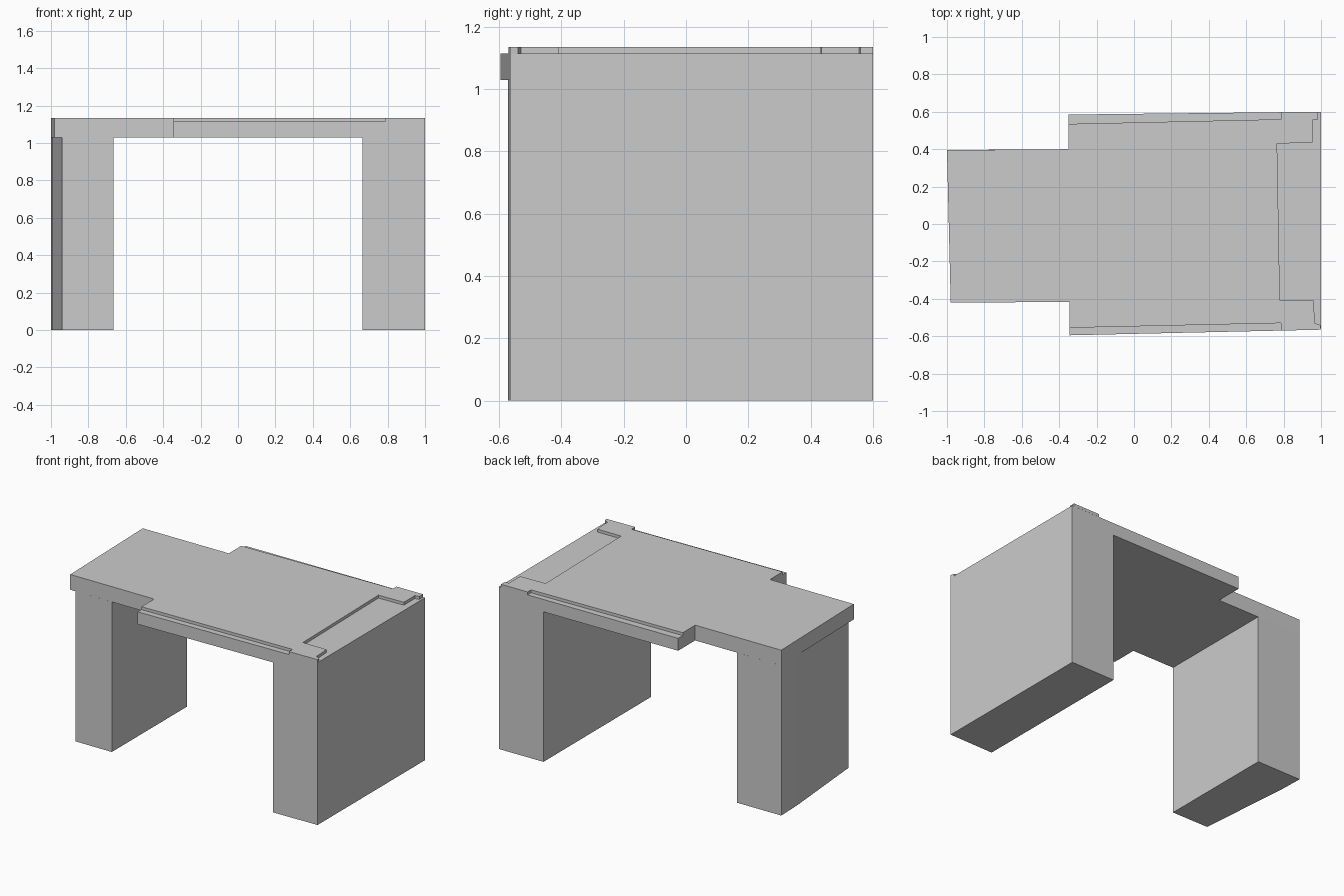
import bpy
import bmesh

if "Cube" in bpy.data.objects:
    bpy.data.objects.remove(bpy.data.objects["Cube"], do_unlink=True)

GREY = (0.6, 0.6, 0.6, 1)
grey = bpy.data.materials.new("plain_grey")
grey.use_nodes = True
grey.diffuse_color = GREY
grey.node_tree.nodes["Principled BSDF"].inputs["Base Color"].default_value = GREY

FLOOR, UNDERSIDE, STEP, TOP = 0, 1.03, 1.115, 1.135


def prism(name, outline, low, high):
    """Extrude a plan outline, given counter-clockwise, between two heights."""
    mesh = bpy.data.meshes.new(name)
    bm = bmesh.new()
    base = bm.faces.new([bm.verts.new((x, y, low)) for x, y in outline])
    grown = bmesh.ops.extrude_face_region(bm, geom=[base], use_keep_orig=True)
    verts = [v for v in grown["geom"] if isinstance(v, bmesh.types.BMVert)]
    bmesh.ops.translate(bm, verts=verts, vec=(0, 0, high - low))
    bmesh.ops.recalc_face_normals(bm, faces=bm.faces)
    bm.to_mesh(mesh)
    bm.free()
    mesh.materials.append(grey)
    obj = bpy.data.objects.new(name, mesh)
    bpy.context.collection.objects.link(obj)
    return obj


# Narrow left end of the deck, shared by both layers
narrow_end = [(-0.35, 0.4), (-1, 0.395), (-0.98, -0.42), (-0.345, -0.417)]

# Main slab with wide right part
prism("deck_slab", narrow_end + [
    (-0.345, -0.595), (1, -0.565), (1, 0.6), (-0.35, 0.585)], UNDERSIDE, STEP)

# Thin raised layer, cut back along the long edges and the right end
prism("deck_raised_layer", narrow_end + [
    (-0.345, -0.555), (0.785, -0.53), (0.785, -0.57),
    (1, -0.565), (0.995, -0.54), (0.967, -0.53), (0.96, -0.41),
    (0.78, -0.41), (0.765, 0.43), (0.955, 0.435), (0.955, 0.555),
    (0.985, 0.56), (0.985, 0.6), (0.785, 0.598), (0.785, 0.56),
    (-0.35, 0.535)], STEP, TOP)

# Supporting walls; the narrow one has a slanted outer face
prism("wide_wall", [
    (0.665, -0.572), (1, -0.565), (1, 0.6), (0.665, 0.596)], FLOOR, UNDERSIDE)
prism("narrow_wall", [
    (-0.665, -0.419), (-0.94, -0.42), (-0.995, 0.22),
    (-1, 0.395), (-0.665, 0.398)][::-1], FLOOR, UNDERSIDE)
